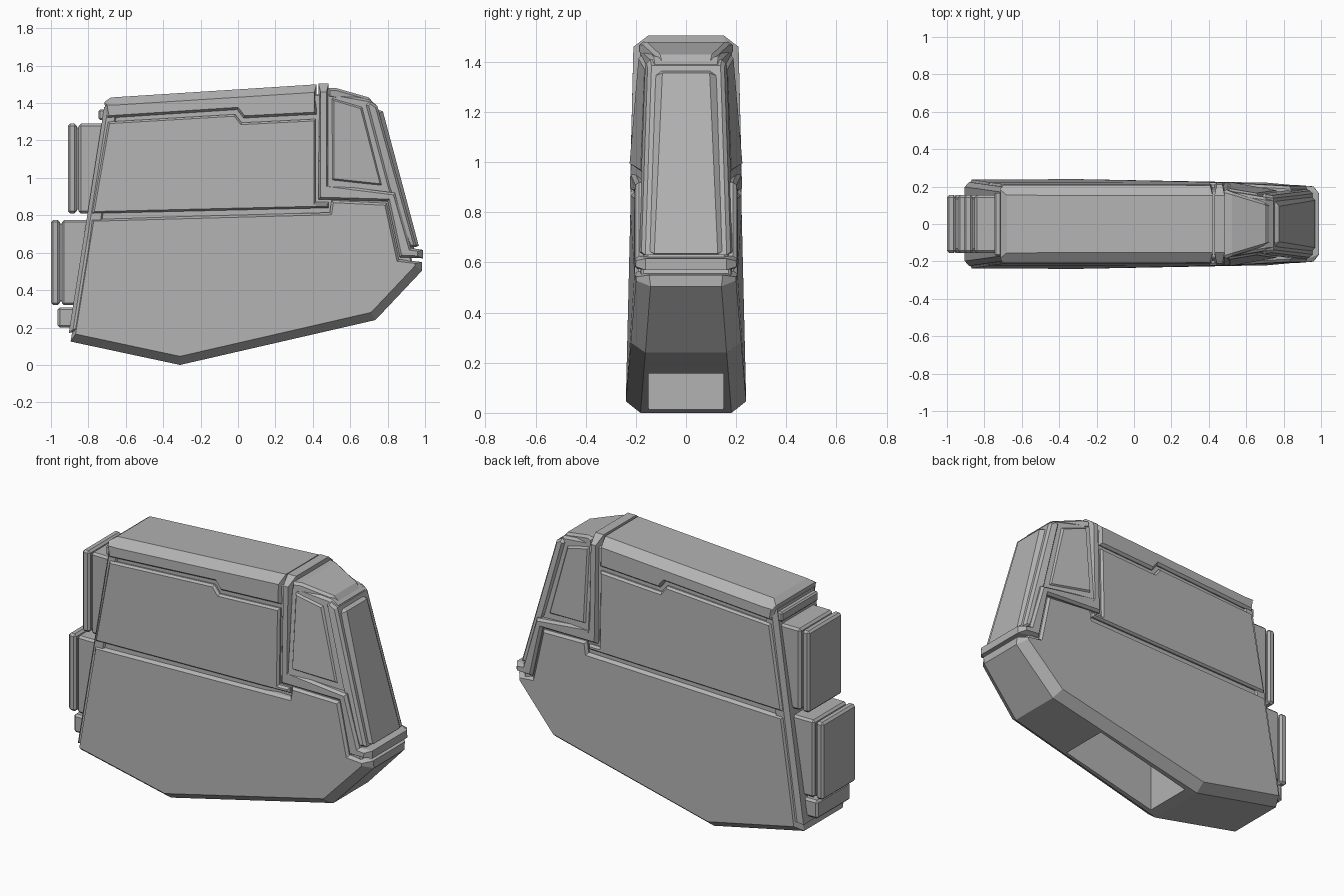
import bpy, bmesh
from mathutils import Vector

cube = bpy.data.objects.get("Cube")
if cube:
    bpy.data.objects.remove(cube, do_unlink=True)

GREY = (0.45, 0.45, 0.45, 1)
mat = bpy.data.materials.new("grey")
mat.use_nodes = True
mat.diffuse_color = GREY
mat.node_tree.nodes["Principled BSDF"].inputs["Base Color"].default_value = GREY


def finish(name, bm):
    bmesh.ops.recalc_face_normals(bm, faces=bm.faces)
    mesh = bpy.data.meshes.new(name)
    bm.to_mesh(mesh)
    bm.free()
    mesh.materials.append(mat)
    ob = bpy.data.objects.new(name, mesh)
    bpy.context.collection.objects.link(ob)
    return ob


def inset(pts, cuts):
    """Move each edge of a counter-clockwise outline inwards by its own cut."""
    out = []
    n = len(pts)
    for i in range(n):
        a, b, c = (Vector(pts[j % n]) for j in (i - 1, i, i + 1))
        d1, d2 = (b - a).normalized(), (c - b).normalized()
        p = b + Vector((-d1.y, d1.x)) * cuts[i - 1]
        q = b + Vector((-d2.y, d2.x)) * cuts[i]
        t = (q - p).cross(d2) / d1.cross(d2)
        out.append(p + d1 * t)
    return out


def slab(name, pts, width, cut=0.012, special=None, detail=None):
    """Side outline spanned across y, with chamfered rims; special = {edge: cut}."""
    n = len(pts)
    cuts = [(special or {}).get(i, cut) for i in range(n)]
    inner = inset(pts, cuts)
    bm = bmesh.new()

    def ring(side, rim):
        verts = []
        for i, (x, z) in enumerate(pts):
            y = width(x, z)
            if rim:
                y -= 1.3 * max(cuts[i - 1], cuts[i])
            else:
                x, z = inner[i]
            verts.append(bm.verts.new((x, side * y, z)))
        return verts

    rings = [ring(-1, False), ring(-1, True), ring(1, True), ring(1, False)]
    bm.faces.new(rings[0])
    bm.faces.new(rings[-1][::-1])
    spans = []
    for r, s in zip(rings, rings[1:]):
        spans.append([bm.faces.new((r[i], s[i], s[(i + 1) % n], r[(i + 1) % n]))
                      for i in range(n)])
    if detail:
        bmesh.ops.recalc_face_normals(bm, faces=bm.faces)
        detail(bm, spans[1])
    return finish(name, bm)


def block(name, x0, x1, z0, z1, half, bevel=0.012):
    bm = bmesh.new()
    bmesh.ops.create_cube(bm, size=1)
    for v in bm.verts:
        v.co = (x1 if v.co.x > 0 else x0, half * 2 * v.co.y, z1 if v.co.z > 0 else z0)
    bmesh.ops.bevel(bm, geom=bm.edges[:], offset=bevel, segments=1, affect='EDGES')
    return finish(name, bm)


# Half-widths of the hull, nose and front plate
def hull_w(x, z):
    return 0.24 - 0.022 * z - 0.06 * max(0, x - 0.5)


def nose_w(x, z):
    return 0.215 - 0.17 * (x - 0.5) - 0.08 * (z - 0.96)


def grow(width, d):
    return lambda x, z: width(x, z) + d


# Open well in the underside of the hull
def well(bm, band):
    face = band[1]
    bmesh.ops.inset_individual(bm, faces=[face], thickness=0.03)
    for v in face.verts:
        x = 0.37 if v.co.x > 0.2 else -0.25
        v.co = (x, 0.15 if v.co.y > 0 else -0.15, 0.24 * (x + 0.31) / 1.045)
    top = bmesh.ops.extrude_discrete_faces(bm, faces=[face])["faces"][0]
    for v in top.verts:
        v.co.z = 0.62


slab("lower_hull",
     [(-0.895, 0.125), (-0.31, 0), (0.735, 0.24), (0.985, 0.505), (0.985, 0.55),
      (0.86, 0.565), (0.795, 0.865), (0.5, 0.88), (0.49, 0.815), (-0.79, 0.78)],
     hull_w, special={0: 0.045, 1: 0.045, 2: 0.045, 3: 0.04, 9: 0.02}, detail=well)

# Recessed core that forms the floor of the panel gaps
slab("core",
     [(-0.77, 0.7), (0.5, 0.7), (0.86, 0.5), (0.94, 0.52), (0.92, 0.6),
      (0.82, 0.88), (0.46, 0.9), (0.46, 1.45), (-0.68, 1.38)],
     grow(hull_w, -0.022), 0.008)

slab("rear_frame",
     [(-0.905, 0.17), (-0.8, 0.2), (-0.64, 1.38), (-0.715, 1.38)],
     grow(hull_w, -0.012), 0.012, {3: 0.02})

slab("upper_panel",
     [(-0.78, 0.81), (0.485, 0.84), (0.485, 0.87), (0.415, 0.87), (0.415, 1.315),
      (0.02, 1.295), (-0.015, 1.34), (-0.695, 1.3)],
     hull_w, 0.01)

slab("top_cover",
     [(-0.7, 1.32), (-0.005, 1.365), (0.03, 1.32), (0.42, 1.34), (0.42, 1.5),
      (-0.68, 1.43), (-0.715, 1.405)],
     hull_w, 0.012, {4: 0.042, 5: 0.02})

# Raised rib that runs down, forwards and around the nose base
slab("rib_band",
     [(0.43, 0.885), (0.8, 0.875), (0.865, 0.575), (0.99, 0.57), (0.99, 0.615),
      (0.925, 0.625), (0.84, 0.92), (0.485, 0.965), (0.485, 1.505), (0.43, 1.505)],
     grow(hull_w, 0.003), 0.012, {3: 0.03, 8: 0.045})

# Nose
slab("nose_body",
     [(0.47, 0.93), (0.835, 0.9), (0.91, 0.61), (0.945, 0.61), (0.74, 1.39),
      (0.7, 1.42), (0.47, 1.46)],
     nose_w)
slab("side_window",
     [(0.5, 0.985), (0.775, 0.955), (0.665, 1.38), (0.5, 1.43)],
     grow(nose_w, 0.012))
slab("front_frame",
     [(0.8, 0.95), (0.915, 0.63), (0.955, 0.63), (0.745, 1.385), (0.705, 1.41),
      (0.685, 1.39)],
     grow(nose_w, 0.014))
slab("front_plate",
     [(0.71, 1.38), (0.9, 0.63), (0.967, 0.635), (0.775, 1.355)],
     lambda x, z: 0.12 + 0.045 * (1.36 - z), 0.015, {2: 0.02})
slab("nose_cap",
     [(0.48, 1.43), (0.68, 1.38), (0.725, 1.4), (0.7, 1.43), (0.525, 1.48), (0.48, 1.48)],
     lambda x, z: 0.185 - 0.3 * (x - 0.48), 0.012)

# Rear pods, each a body with a separate cap
for name, x, z0, z1 in (("upper_pod", -0.91, 0.81, 1.29), ("lower_pod", -1.0, 0.32, 0.775)):
    block(name + "_cap", x, x + 0.048, z0, z1, 0.155)
    block(name + "_neck", x + 0.03, x + 0.08, z0 + 0.02, z1 - 0.02, 0.135, 0.005)
    block(name + "_body", x + 0.058, x + 0.29, z0, z1, 0.155)
block("lower_step", -0.965, -0.8, 0.2, 0.308, 0.155)
block("upper_step", -0.745, -0.65, 1.31, 1.365, 0.17, 0.008)
